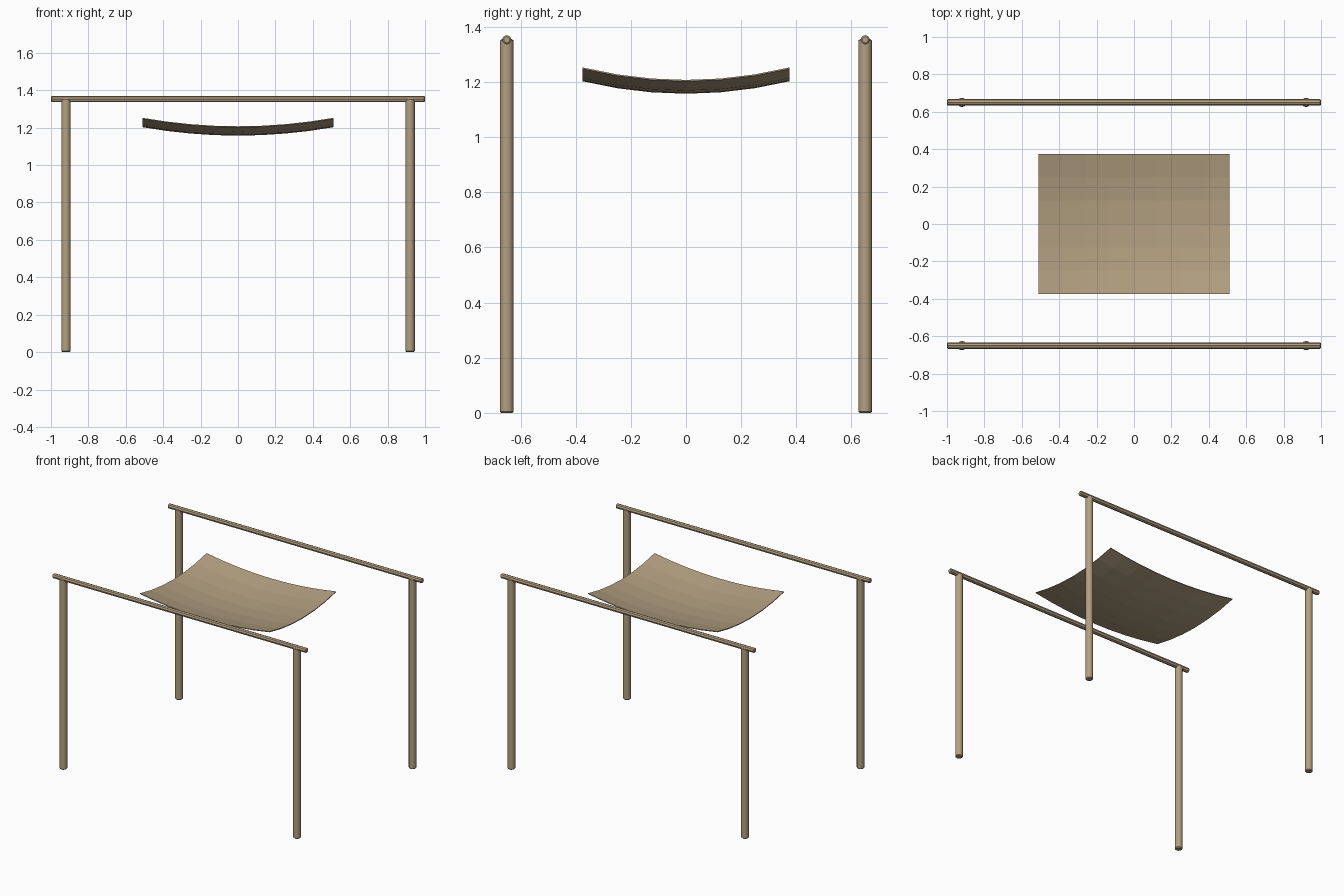
import bpy, bmesh, math
from mathutils import Matrix

cube = bpy.data.objects.get("Cube")
if cube:
    bpy.data.objects.remove(cube, do_unlink=True)

wood = bpy.data.materials.new("tan_wood")
wood.use_nodes = True
tan = (0.45, 0.35, 0.22, 1)
wood.diffuse_color = tan
wood.node_tree.nodes["Principled BSDF"].inputs["Base Color"].default_value = tan


def add_object(name, bm):
    mesh = bpy.data.meshes.new(name)
    bm.to_mesh(mesh)
    bm.free()
    mesh.materials.append(wood)
    obj = bpy.data.objects.new(name, mesh)
    bpy.context.collection.objects.link(obj)
    return obj


def add_pole(name, radius, length, sides, center, along_x=False):
    bm = bmesh.new()
    bmesh.ops.create_cone(bm, cap_ends=True, segments=sides,
                          radius1=radius, radius2=radius, depth=length)
    rims = [e for e in bm.edges if abs(e.verts[0].co.z - e.verts[1].co.z) < 1e-4]
    bmesh.ops.bevel(bm, geom=rims, offset=0.005, segments=1, affect='EDGES')
    if along_x:
        bm.transform(Matrix.Rotation(math.pi / 2, 4, 'Y'))
    bm.transform(Matrix.Translation(center))
    obj = add_object(name, bm)
    bpy.ops.object.select_all(action='DESELECT')
    obj.select_set(True)
    bpy.context.view_layer.objects.active = obj
    bpy.ops.object.shade_smooth_by_angle(angle=math.radians(35))


# Two side frames: a pair of posts under each long rail
post_height = 1.355
for side, y in (("front", -0.65), ("back", 0.65)):
    add_pole(side + "_rail", 0.017, 2, 8, (0, y, 1.353), along_x=True)
    for hand, x in (("left", 0.92), ("right", -0.92)):
        add_pole(f"{side}_{hand}_post", 0.025, post_height, 12,
                 (x, y, post_height / 2))

# Sagging canopy sheet hung between the rails
half_x, half_y, sag = 0.51, 0.375, 0.045
bm = bmesh.new()
bmesh.ops.create_grid(bm, x_segments=8, y_segments=6, size=1)
for v in bm.verts:
    u, w = v.co.x, v.co.y
    v.co = (u * half_x, w * half_y, 1.16 + sag * (u * u + w * w))
canopy = add_object("canopy", bm)
thick = canopy.modifiers.new("thickness", 'SOLIDIFY')
thick.thickness = 0.005
thick.offset = 0
